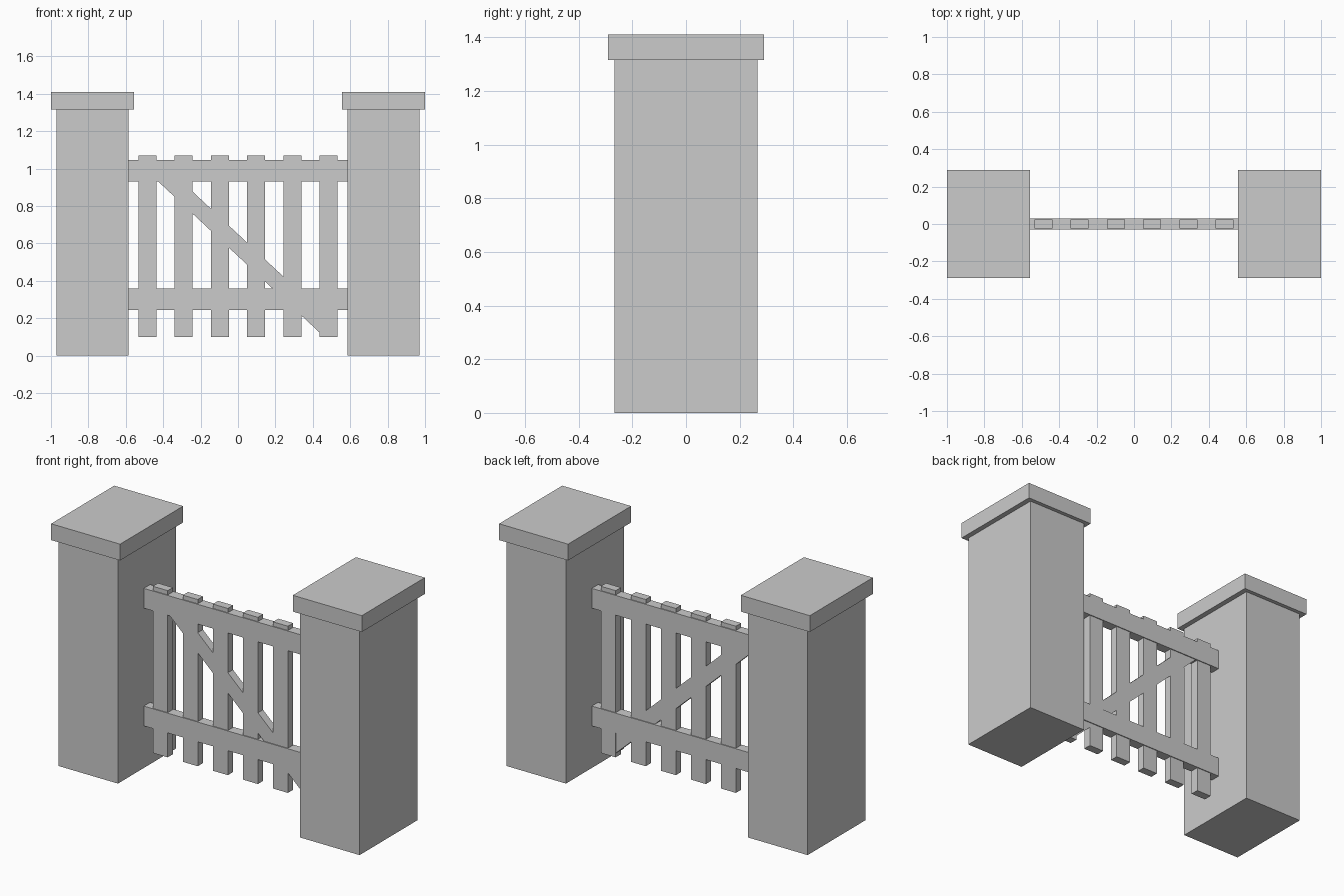
import bpy
import bmesh

cube = bpy.data.objects.get("Cube")
if cube:
    bpy.data.objects.remove(cube, do_unlink=True)

# Single stone-grey colour
GREY = (0.6, 0.6, 0.6, 1.0)
mat = bpy.data.materials.new("light grey")
mat.use_nodes = True
mat.diffuse_color = GREY
mat.node_tree.nodes["Principled BSDF"].inputs["Base Color"].default_value = GREY


def prism(name, outline, depth):
    """Extrude an outline in the xz plane symmetrically about y = 0."""
    bm = bmesh.new()
    face = bm.faces.new([bm.verts.new((x, -depth, z)) for x, z in outline])
    new = bmesh.ops.extrude_face_region(bm, geom=[face])["geom"]
    verts = [v for v in new if isinstance(v, bmesh.types.BMVert)]
    bmesh.ops.translate(bm, verts=verts, vec=(0, 2 * depth, 0))
    bmesh.ops.recalc_face_normals(bm, faces=bm.faces)
    mesh = bpy.data.meshes.new(name)
    bm.to_mesh(mesh)
    bm.free()
    mesh.materials.append(mat)
    obj = bpy.data.objects.new(name, mesh)
    bpy.context.collection.objects.link(obj)
    return obj


def box(name, x0, x1, z0, z1, depth):
    return prism(name, [(x0, z0), (x1, z0), (x1, z1), (x0, z1)], depth)


# Gate posts with overhanging caps
for side, s in (("left", 1), ("right", -1)):
    box(side + "_post", s * 0.586, s * 0.97, 0, 1.315, 0.267)
    box(side + "_post_cap", s * 0.556, s * 1.0, 1.315, 1.41, 0.29)

# Horizontal rails
for name, z in (("lower_rail", 0.245), ("upper_rail", 0.93)):
    box(name, -0.586, 0.586, z, z + 0.115, 0.029)

# Evenly spaced pickets
for i in range(6):
    x = (i - 2.5) * 0.1935
    box(f"picket_{i + 1}", x - 0.048, x + 0.048, 0.1, 1.07, 0.024)

# Diagonal brace, with its ends hidden inside the upper rail and last picket
def brace_z(x):
    return 0.532 - 0.936 * x


RISE = 0.118
prism("diagonal_brace", [
    (-0.45, brace_z(-0.45)), (0.45, brace_z(0.45)),
    (0.45, brace_z(0.45) + RISE), (-0.40, brace_z(-0.40) + RISE),
    (-0.45, brace_z(-0.40) + RISE)], 0.0235)
